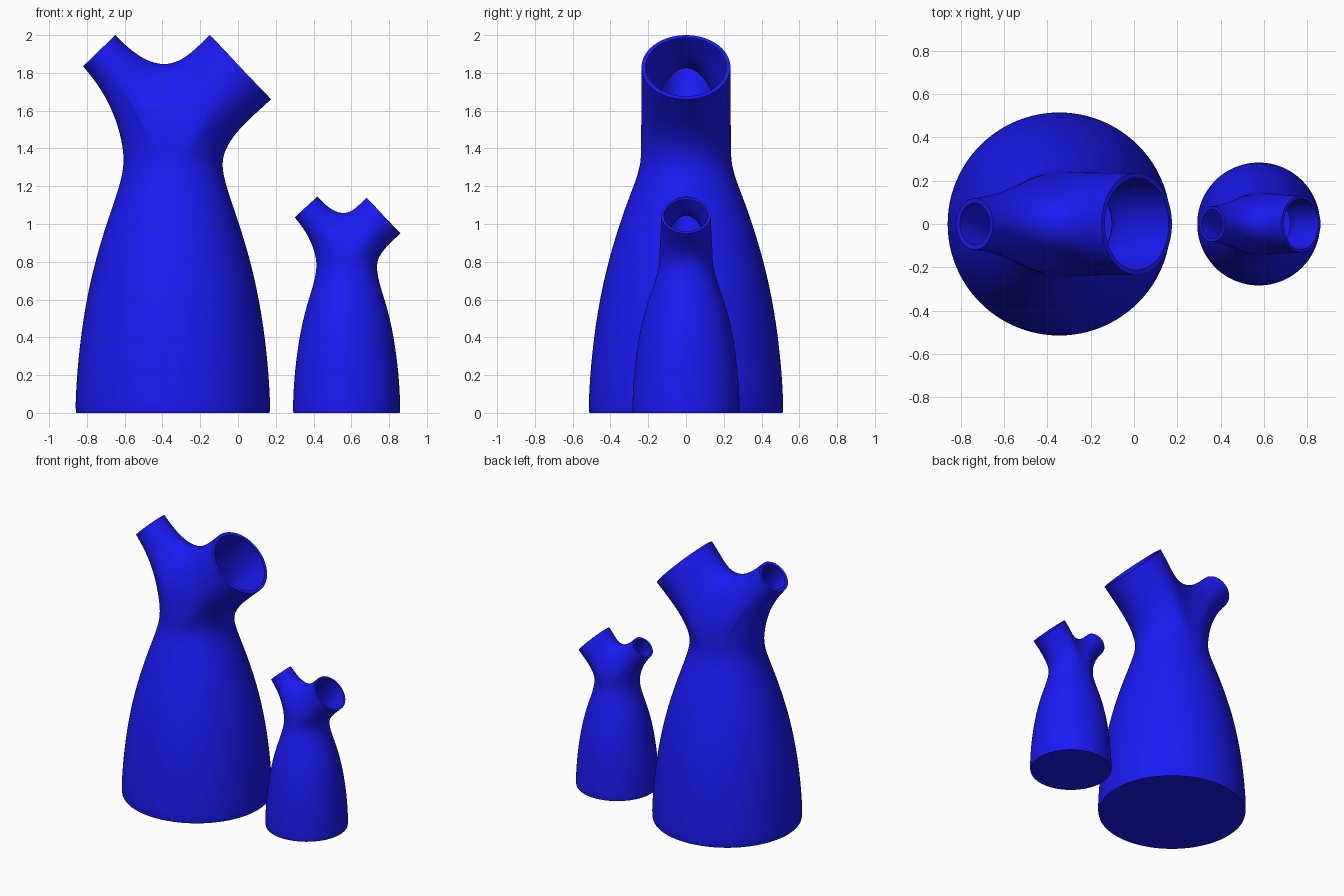
import bpy, bmesh, math
from mathutils import Vector

if "Cube" in bpy.data.objects:
    bpy.data.objects.remove(bpy.data.objects["Cube"])

N = 24          # sides of every ring
ROWS = 5        # loft rows along each spout
SHRINK = 1.011  # makes up for subdivision pulling rings inward

blue = bpy.data.materials.new("blue_glaze")
blue.diffuse_color = (0.01, 0.01, 0.9, 1)
blue.use_nodes = True
blue.node_tree.nodes["Principled BSDF"].inputs["Base Color"].default_value = blue.diffuse_color


def hermite(p0, t0, p1, t1, t):
    return (p0 * (2*t**3 - 3*t**2 + 1) + t0 * (t**3 - 2*t**2 + t)
            + p1 * (3*t**2 - 2*t**3) + t1 * (t**3 - t**2))


def bridge(bm, a, b):
    for i in range(N):
        j = (i + 1) % N
        bm.faces.new((a[i], a[j], b[j], b[i]))


def vase(name, cx, profile, saddle, spouts, wall):
    """profile: (z, rx, ry) rings; saddle: (x, z); spouts: side, upper and lower lip points."""
    bm = bmesh.new()
    crease = bm.edges.layers.float.new("crease_edge")
    ang = [2 * math.pi * i / N for i in range(N)]

    # Body rings and closed base
    rings = [[bm.verts.new((cx + rx*SHRINK*math.cos(a), ry*SHRINK*math.sin(a), z)) for a in ang]
             for z, rx, ry in profile]
    for lo, hi in zip(rings, rings[1:]):
        bridge(bm, lo, hi)
    base = bm.faces.new(rings[0][::-1])
    for e in base.edges:
        e[crease] = 1.0

    # Saddle arch between the two spouts, from back to front
    neck, (zn, _, ry) = rings[-1], profile[-1]
    q = N // 4
    arch = []
    for i in range(q + 1, 3*q):
        up = -math.cos(ang[i])
        arch.append(bm.verts.new((cx + (saddle[0] - cx)*up, ry*SHRINK*math.sin(ang[i]),
                                  zn + (saddle[1] - zn)*up)))

    # Spouts: strands flow from half the neck plus the arch to a round lip
    for s, top, low in spouts:
        top, low = Vector((top[0], 0, top[1])), Vector((low[0], 0, low[1]))
        mid, u = (top + low) / 2, (low - top) / 2
        axis = Vector((-u.z * s, 0, u.x * s)).normalized()
        start = []
        for i in range(N):
            if q < i < 3*q:
                start.append(arch[i - q - 1])
            else:
                start.append(neck[i if s > 0 else (N//2 - i) % N])
        prev = start
        for r in range(1, ROWS + 1):
            ring = []
            for i, a in enumerate(ang):
                p0 = start[i].co
                p1 = mid + SHRINK*(u*math.cos(a) + Vector((0, u.length*math.sin(a), 0)))
                d = (p1 - p0).length
                off = math.degrees(min(a, 2*math.pi - a))
                tilt = math.radians(90 * min(1, max(0, (off - 60) / 70)))
                t0 = Vector((s*math.sin(tilt), 0, math.cos(tilt))) * d
                ring.append(bm.verts.new(hermite(p0, t0, p1, axis*d, r / ROWS)))
            bridge(bm, prev, ring)
            prev = ring

    bmesh.ops.recalc_face_normals(bm, faces=bm.faces)
    # An open shell: make sure the base faces down
    base.normal_update()
    if base.normal.z > 0:
        bmesh.ops.reverse_faces(bm, faces=bm.faces)
    me = bpy.data.meshes.new(name)
    bm.to_mesh(me)
    bm.free()
    me.materials.append(blue)
    ob = bpy.data.objects.new(name, me)
    bpy.context.collection.objects.link(ob)

    # Smooth the shell, then give it wall thickness
    sub = ob.modifiers.new("smooth", 'SUBSURF')
    sub.levels = sub.render_levels = 2
    sol = ob.modifiers.new("wall", 'SOLIDIFY')
    sol.thickness, sol.offset = wall, -1
    bpy.ops.object.select_all(action='DESELECT')
    ob.select_set(True)
    bpy.context.view_layer.objects.active = ob
    for m in ("smooth", "wall"):
        bpy.ops.object.modifier_apply(modifier=m)
    bpy.ops.object.shade_smooth_by_angle(angle=math.radians(40))


vase("large_vase", -0.345,
     [(0, .511, .511), (.02, .517, .517), (.2, .508, .508), (.4, .488, .488), (.6, .457, .457),
      (.8, .412, .412), (1.0, .352, .352), (1.15, .298, .298), (1.3, .255, .238)],
     (-.39, 1.85),
     [(1, (-.15, 2.0), (.175, 1.66)), (-1, (-.65, 2.0), (-.82, 1.835))], .022)

vase("small_vase", .575,
     [(0, .281, .281), (.012, .285, .285), (.15, .280, .280), (.3, .265, .265), (.45, .241, .241),
      (.58, .208, .206), (.68, .174, .170), (.77, .157, .142)],
     (.56, 1.06),
     [(1, (.68, 1.14), (.86, .95)), (-1, (.42, 1.145), (.30, 1.035))], .014)
